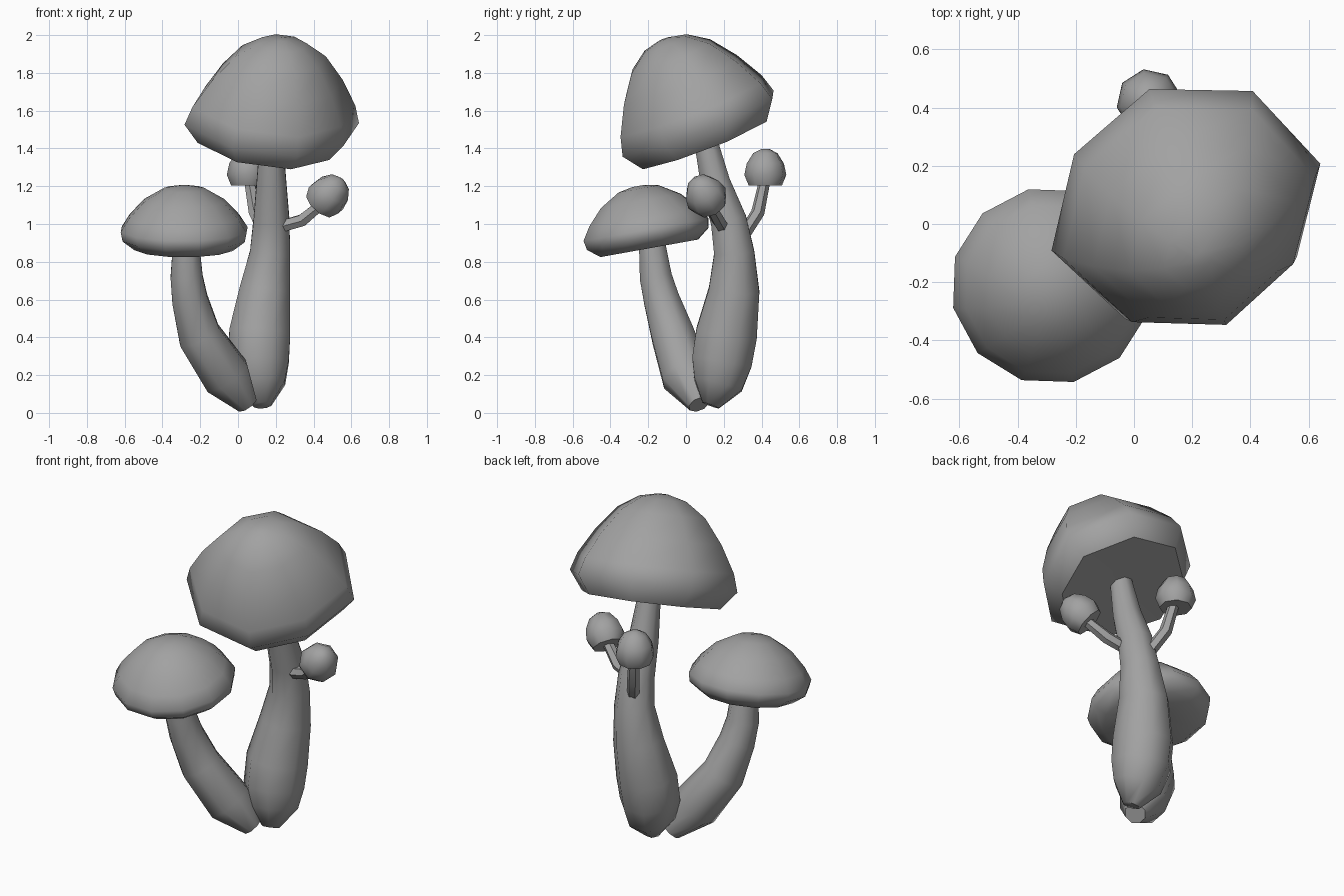
import bpy, bmesh, math
from mathutils import Vector

cube = bpy.data.objects.get("Cube")
if cube:
    bpy.data.objects.remove(cube, do_unlink=True)

grey = bpy.data.materials.new("plain_grey")
grey.use_nodes = True
grey.diffuse_color = (0.36, 0.36, 0.36, 1)
grey.node_tree.nodes["Principled BSDF"].inputs["Base Color"].default_value = (0.36, 0.36, 0.36, 1)
UP = Vector((0, 0, 1))


def ring(bm, centre, axis, radius, sides, phase=0, scales=None):
    """A loop of vertices around a centre, square to the axis."""
    turn = UP.rotation_difference(Vector(axis).normalized())
    verts = []
    for i in range(sides):
        a = math.radians(phase) + math.tau * i / sides
        r = radius * (scales[i] if scales else 1)
        verts.append(bm.verts.new(Vector(centre) + turn @ Vector((r * math.cos(a), r * math.sin(a), 0))))
    return verts


def skin(name, bm, rings, sharp=55):
    """Bridge the loops, close both ends and shade the surface."""
    for low, high in zip(rings, rings[1:]):
        for i in range(len(low)):
            j = (i + 1) % len(low)
            bm.faces.new((low[i], low[j], high[j], high[i]))
    bm.faces.new(rings[0][::-1])
    bm.faces.new(rings[-1])
    bmesh.ops.recalc_face_normals(bm, faces=bm.faces)
    mesh = bpy.data.meshes.new(name)
    bm.to_mesh(mesh)
    bm.free()
    mesh.materials.append(grey)
    mesh.shade_smooth()
    mesh.set_sharp_from_angle(angle=math.radians(sharp))
    obj = bpy.data.objects.new(name, mesh)
    bpy.context.collection.objects.link(obj)


def cap(name, centre, axis, profile, sides, phase, scales=None):
    """Turn a (radius, height) profile about a tilted axis."""
    bm = bmesh.new()
    n = Vector(axis).normalized()
    skin(name, bm, [ring(bm, Vector(centre) + n * h, n, r, sides, phase, scales) for r, h in profile])


def stem(name, path, sides=8):
    """Tube along (x, y, z, radius) points."""
    bm = bmesh.new()
    pts = [Vector(p[:3]) for p in path]
    rings = []
    for i, p in enumerate(path):
        axis = pts[min(i + 1, len(pts) - 1)] - pts[max(i - 1, 0)]
        rings.append(ring(bm, pts[i], axis, p[3], sides, 22.5))
    skin(name, bm, rings)


# Caps
cap("tall_cap", (0.185, 0.06, 1.53), (0.12, -0.4, 1),
    [(0.12, -0.1), (0.38, -0.105), (0.46, 0), (0.43, 0.1), (0.345, 0.25), (0.24, 0.385), (0.13, 0.46), (0.03, 0.485)],
    8, 18, [1.04, 1.03, 1.0, 0.97, 1.07, 1.0, 0.98, 0.93])
cap("short_cap", (-0.285, -0.21, 0.96), (0, -0.18, 1),
    [(0.1, -0.08), (0.27, -0.09), (0.335, -0.04), (0.345, 0.01), (0.3, 0.08), (0.22, 0.165), (0.11, 0.23), (0.03, 0.245)],
    12, 13)

# Stems
stem("tall_stem", [(0.13, 0.13, 0.04, 0.05), (0.12, 0.17, 0.15, 0.14), (0.11, 0.19, 0.27, 0.172),
                   (0.115, 0.215, 0.42, 0.175), (0.143, 0.255, 0.65, 0.145), (0.17, 0.255, 0.85, 0.115),
                   (0.177, 0.225, 1.02, 0.103), (0.177, 0.155, 1.22, 0.085), (0.177, 0.1, 1.46, 0.065)])
stem("short_stem", [(0.05, 0.07, 0.045, 0.06), (-0.06, 0, 0.195, 0.137), (-0.205, -0.07, 0.41, 0.122),
                    (-0.255, -0.13, 0.6, 0.102), (-0.272, -0.16, 0.72, 0.092), (-0.275, -0.18, 0.9, 0.075)])

# Two small buds on side stalks
BUD = [(0.04, -0.045), (0.09, -0.045), (0.113, 0.01), (0.1, 0.07), (0.065, 0.125), (0.02, 0.148)]
cap("left_bud", (0.46, 0.115, 1.13), (0.6, -0.4, 0.7), BUD, 8, 10)
cap("back_bud", (0.052, 0.42, 1.25), (0, 0, 1), BUD, 8, 10)
stem("left_stalk", [(0.24, 0.19, 0.99, 0.035), (0.34, 0.17, 1.02, 0.036), (0.45, 0.12, 1.11, 0.03)], 6)
stem("back_stalk", [(0.14, 0.31, 0.95, 0.035), (0.09, 0.38, 1.06, 0.036), (0.06, 0.417, 1.23, 0.03)], 6)
